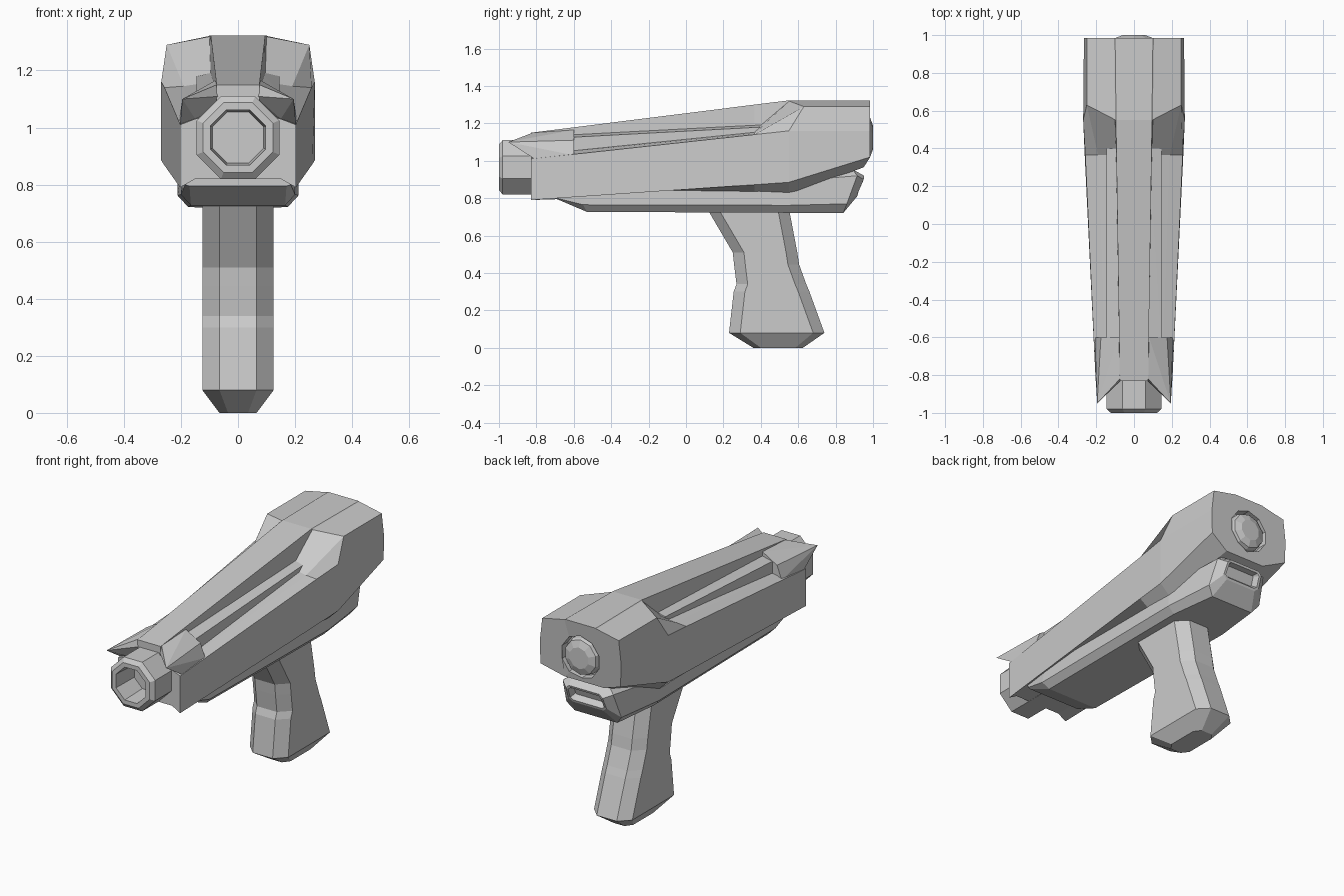
import bpy, bmesh, math

if "Cube" in bpy.data.objects:
    bpy.data.objects.remove(bpy.data.objects["Cube"])


def finish(name, bm):
    bmesh.ops.recalc_face_normals(bm, faces=bm.faces[:])
    me = bpy.data.meshes.new(name)
    bm.to_mesh(me)
    bm.free()
    ob = bpy.data.objects.new(name, me)
    bpy.context.collection.objects.link(ob)
    return ob


def loft(name, rings, recess=None):
    """Skin closed rings and cap the ends; recess = (rim, slope, depth) in the last cap."""
    bm = bmesh.new()
    vs = [[bm.verts.new(p) for p in r] for r in rings]
    n = len(vs[0])
    for a, b in zip(vs, vs[1:]):
        for i in range(n):
            j = (i + 1) % n
            bm.faces.new((a[i], a[j], b[j], b[i]))
    bm.faces.new(vs[0])
    cap = bm.faces.new(vs[-1][::-1])
    bmesh.ops.recalc_face_normals(bm, faces=bm.faces[:])
    if recess:
        rim, slope, depth = recess
        bmesh.ops.inset_individual(bm, faces=[cap], thickness=rim)
        bmesh.ops.inset_individual(bm, faces=[cap], thickness=slope, depth=-depth)
    return finish(name, bm)


def sym(half):
    """Complete a half ring by mirroring it across x = 0."""
    return half + [(-x, y, z) for x, y, z in reversed(half)]


def section(y, pts):
    """Half ring from (x, z) points at y, or (x, y, z) points."""
    return sym([p if len(p) == 3 else (p[0], y, p[1]) for p in pts])


def turned(name, steps, z, sides):
    """Faceted turned part along y from (y, radius to the flats)."""
    k = 1 / math.cos(math.pi / sides)
    angles = [(i + .5) * 2 * math.pi / sides for i in range(sides)]
    return loft(name, [[(r * k * math.cos(a), y, z + r * k * math.sin(a))
                        for a in angles] for y, r in steps])


def hull_pair(name, pts):
    """Convex block, mirrored to both sides."""
    bm = bmesh.new()
    for p in pts:
        bm.verts.new(p)
    bmesh.ops.convex_hull(bm, input=bm.verts[:])
    bmesh.ops.dissolve_limit(bm, angle_limit=.02, verts=bm.verts[:], edges=bm.edges[:])
    ob = finish(name, bm)
    ob.modifiers.new("mirror", 'MIRROR')


# upper body: tapered shell, raised top strip and flared rear housing
body = loft("upper_body", [
    section(-.83, [(.15, .82), (.203, .79), (.203, 1.01), (.15, 1.03), (.075, 1.05), (.075, 1.15)]),
    section(.365, [(.2, .83), (.261, .872), (.258, 1.14), (.19, 1.145), (.095, 1.16), (.093, 1.30)]),
    section(.55, [(.2, .82), (.269, .885), (.269, 1.16), (.25, .63, 1.29),
                  (.1, .552, 1.319), (.095, 1.323)]),
    section(.985, [(.13, .95, .965), (.262, 1.02), (.265, 1.16), (.25, 1.29),
                   (.105, 1.32), (.1, 1.323)]),
])

# round socket in the rear of the housing, with a domed cap
socket = turned("socket_cutter", [(.93, .12), (1.1, .12)], 1.125, 10)
socket.hide_render = True
socket.hide_viewport = True
cut = body.modifiers.new("socket", 'BOOLEAN')
cut.operation = 'DIFFERENCE'
cut.solver = 'EXACT'
cut.object = socket
turned("rear_cap", [(.90, .105), (.965, .105), (.985, .098), (1.0, .06)], 1.125, 10)

# lower body with a recessed rear block
loft("lower_body", [
    section(-.69, [(.17, .795), (.185, .80), (.19, .82), (.1, .85)]),
    section(-.53, [(.165, .727), (.2, -.55, .765), (.2, .84), (.1, .9)]),
    section(.55, [(.175, .722), (.212, .762), (.21, .89), (.15, .95)]),
    section(.84, [(.14, .72), (.18, .86, .77), (.165, .915, .92), (.12, .89, .955)]),
    section(.92, [(.10, .915, .81), (.125, .92, .83), (.12, .95, .90), (.10, .952, .92)]),
], recess=(.015, .015, .035))

# octagonal barrel with a hollow muzzle
turned("barrel", [(-.7, .145), (-.98, .145), (-1, .122), (-1, .097), (-.84, .09)], .965, 8)

# side rails beside the top strip
hull_pair("side_rail", [
    (x, y, z) for x, y, z in (
        (.07, -.62, 1.0), (.145, -.62, 1.0), (.145, -.62, 1.125), (.07, -.62, 1.14),
        (.08, .40, 1.1), (.145, .40, 1.1), (.145, .40, 1.18), (.08, .40, 1.195))])

# pointed cowls over the muzzle
hull_pair("front_cowl", [
    (.175, -.6, 1.11), (.08, -.6, 1.165), (.08, -.6, 1.0), (.206, -.6, 1.03),
    (.195, -.95, 1.10), (.075, -.82, 1.15), (.06, -.82, 1.11), (.15, -.82, 1.03),
    (.203, -.81, 1.01)])

# middle bridge joining the two cowls
loft("cowl_bridge", [section(y, [(.06, 1.105), (.075, 1.148)]) for y in (-.825, -.6)])

# grip: (height, front y, back y)
levels = [(.80, .08, .54), (.51, .25, .595), (.445, .257, .605), (.34, .27, .643),
          (.30, .255, .66), (.08, .23, .74)]
rings = [sym([(.065, f, z), (.125, f + .06, z), (.125, b - .06, z), (.065, b, z)])
         for z, f, b in levels]
rings.append(sym([(.035, .36, 0), (.065, .40, 0), (.065, .585, 0), (.035, .625, 0)]))
loft("grip", rings)
